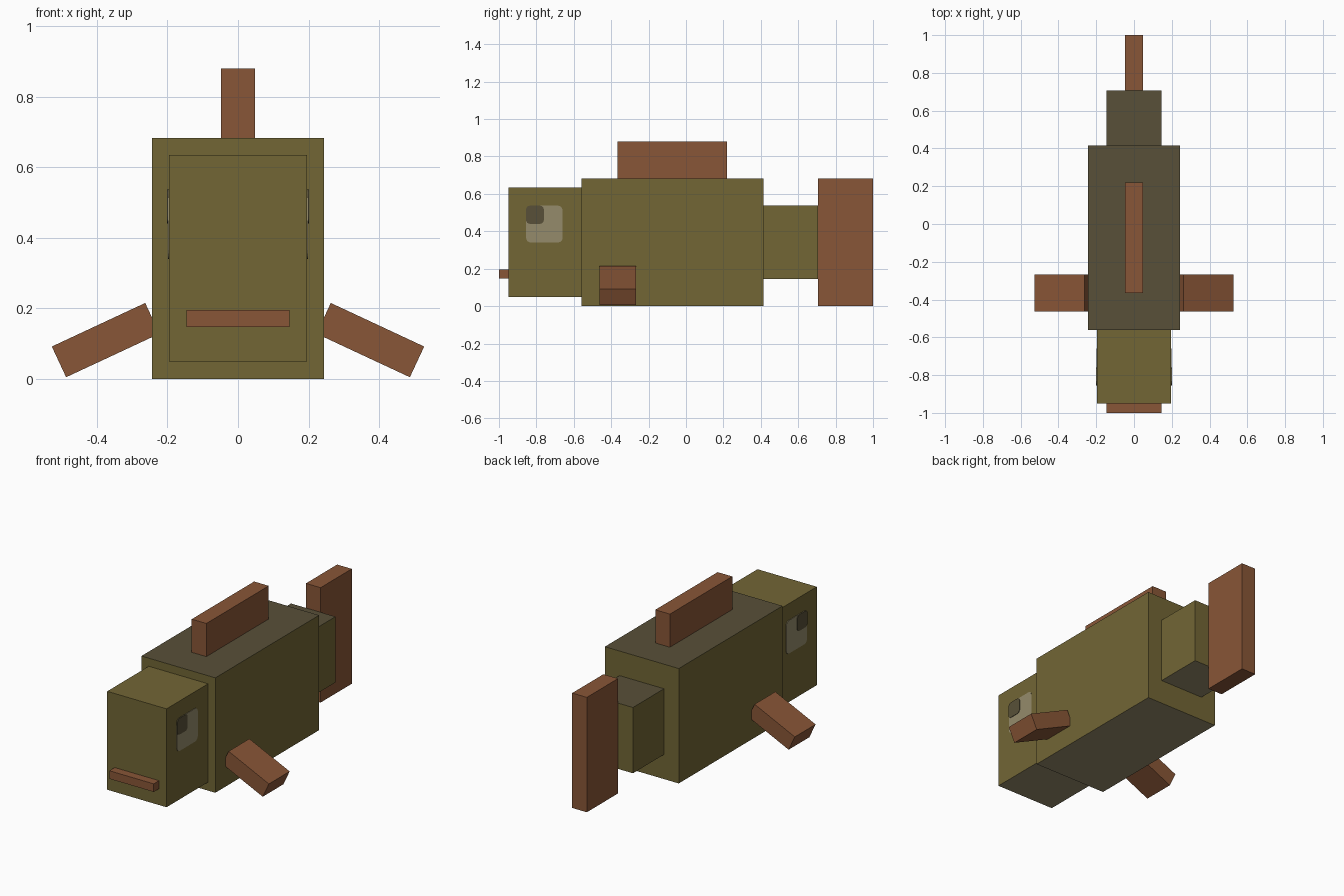
import bpy
import bmesh
from math import cos, sin, pi, radians
from mathutils import Matrix

if "Cube" in bpy.data.objects:
    bpy.data.objects.remove(bpy.data.objects["Cube"], do_unlink=True)


def material(name, rgb):
    # sRGB bytes to a flat linear colour
    linear = [((c / 255 + 0.055) / 1.055) ** 2.4 for c in rgb]
    mat = bpy.data.materials.new(name)
    mat.use_nodes = True
    mat.diffuse_color = (*linear, 1)
    bsdf = next(n for n in mat.node_tree.nodes if n.type == 'BSDF_PRINCIPLED')
    bsdf.inputs["Base Color"].default_value = (*linear, 1)
    return mat


olive = material("olive_skin", (114, 102, 53))
dark = material("dark_back", (88, 80, 56))
pale = material("pale_belly", (149, 139, 107))
brown = material("brown_fin", (137, 86, 55))


def add_object(name, bm, mats):
    bmesh.ops.recalc_face_normals(bm, faces=bm.faces)
    mesh = bpy.data.meshes.new(name)
    bm.to_mesh(mesh)
    bm.free()
    for mat in mats:
        mesh.materials.append(mat)
    obj = bpy.data.objects.new(name, mesh)
    bpy.context.collection.objects.link(obj)
    return obj


def box(name, xs, ys, zs, side, top=None, bottom=None):
    """Box spanning the given ranges, with its own top and bottom colours."""
    bm = bmesh.new()
    bmesh.ops.create_cube(bm, size=1)
    spans = (xs, ys, zs)
    bmesh.ops.scale(bm, vec=[b - a for a, b in spans], verts=bm.verts)
    bmesh.ops.translate(bm, vec=[(a + b) / 2 for a, b in spans], verts=bm.verts)
    bm.normal_update()
    for face in bm.faces:
        if face.normal.z > 0.9:
            face.material_index = 1
        elif face.normal.z < -0.9:
            face.material_index = 2
    return add_object(name, bm, [side, top or side, bottom or side])


def rounded_plate(name, x, depth, ys, zs, radius, mat):
    """Thin rounded square standing on a side of the head."""
    bm = bmesh.new()
    verts = []
    corners = ((ys[1], zs[1], -1, -1), (ys[0], zs[1], 1, -1),
               (ys[0], zs[0], 1, 1), (ys[1], zs[0], -1, 1))
    for i, (y, z, dy, dz) in enumerate(corners):
        for step in range(5):
            a = (i + step / 4) * pi / 2
            verts.append(bm.verts.new((x, y + radius * (dy + cos(a)),
                                       z + radius * (dz + sin(a)))))
    face = bm.faces.new(verts)
    out = bmesh.ops.extrude_face_region(bm, geom=[face])["geom"]
    moved = [v for v in out if isinstance(v, bmesh.types.BMVert)]
    bmesh.ops.translate(bm, vec=(depth, 0, 0), verts=moved)
    return add_object(name, bm, [mat])


# Head, trunk and tail root
box("head", (-0.195, 0.195), (-0.95, -0.56), (0.05, 0.635), olive, olive, pale)
box("body", (-0.243, 0.243), (-0.56, 0.415), (0, 0.683), olive, dark, pale)
box("tail_root", (-0.146, 0.146), (0.415, 0.707), (0.146, 0.537), olive, dark, pale)

# Mouth, back fin and tail fin
box("mouth", (-0.146, 0.146), (-1, -0.95), (0.147, 0.195), brown)
box("back_fin", (-0.048, 0.048), (-0.366, 0.22), (0.683, 0.88), brown)
box("tail_fin", (-0.048, 0.048), (0.707, 1), (0, 0.683), brown)

# Drooping side fins and eyes, mirrored
for side, s in (("left", 1), ("right", -1)):
    fin = box(side + "_side_fin", (-0.146, 0.146), (-0.0975, 0.0975),
              (-0.048, 0.048), brown)
    fin.matrix_world = (Matrix.Translation((s * 0.375, -0.366, 0.11))
                        @ Matrix.Rotation(radians(s * 25), 4, 'Y'))
    rounded_plate(side + "_eye", s * 0.195, s * 0.003,
                  (-0.855, -0.66), (0.34, 0.537), 0.025, pale)
    rounded_plate(side + "_pupil", s * 0.195, s * 0.006,
                  (-0.855, -0.76), (0.44, 0.537), 0.02, dark)
